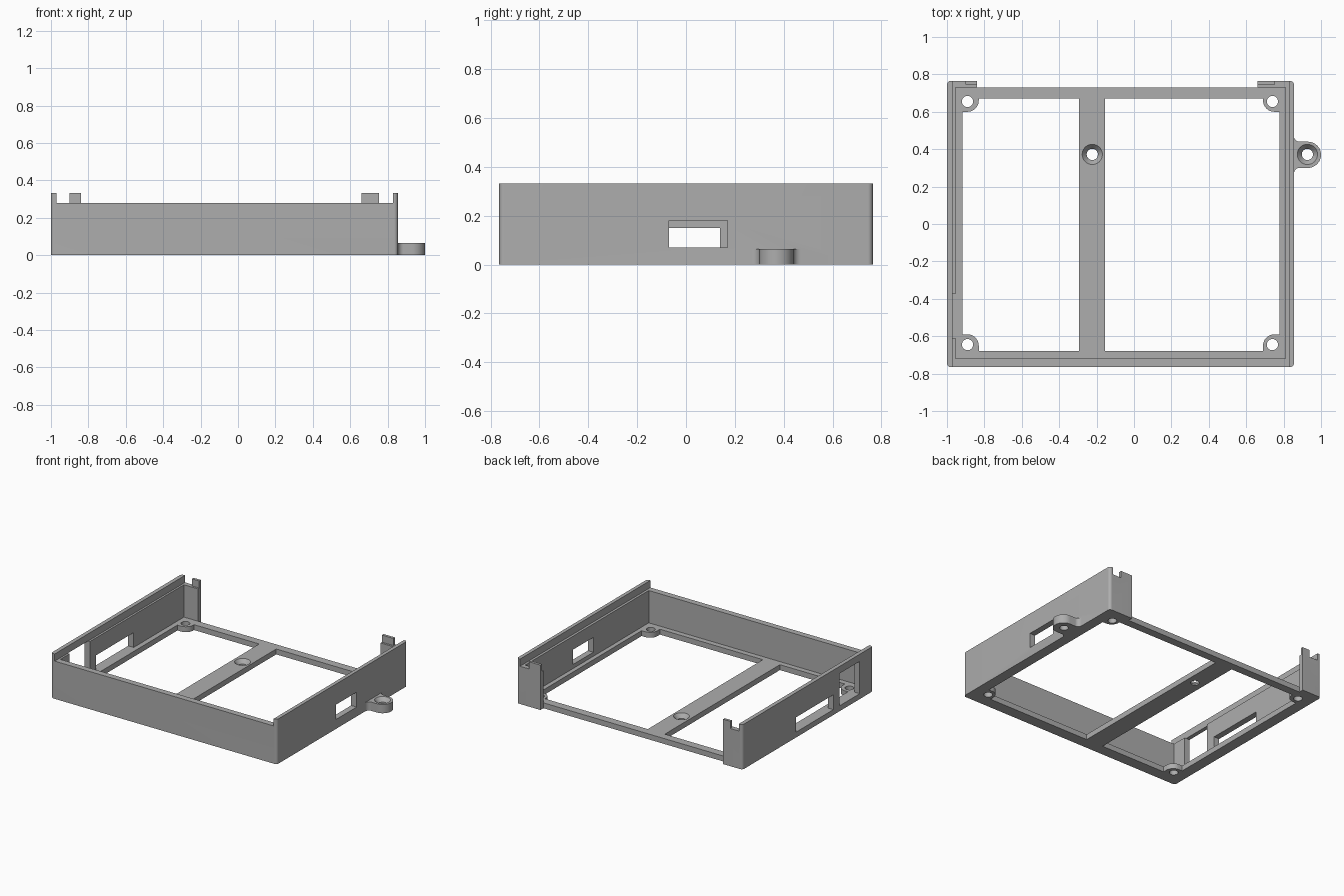
import bpy
import bmesh
import math
from mathutils import Vector

if "Cube" in bpy.data.objects:
    bpy.data.objects.remove(bpy.data.objects["Cube"], do_unlink=True)

grey = bpy.data.materials.new("mid_grey")
grey.use_nodes = True
colour = (0.42, 0.42, 0.42, 1)
grey.diffuse_color = colour
grey.node_tree.nodes["Principled BSDF"].inputs["Base Color"].default_value = colour


def make_object(name, bm):
    bmesh.ops.recalc_face_normals(bm, faces=bm.faces)
    mesh = bpy.data.meshes.new(name)
    bm.to_mesh(mesh)
    bm.free()
    mesh.materials.append(grey)
    obj = bpy.data.objects.new(name, mesh)
    bpy.context.collection.objects.link(obj)
    return obj


def round_outline(points, steps=8):
    """Turn (x, y, radius) corners into an outline with arcs."""
    out = []
    for i, (x, y, r) in enumerate(points):
        p = Vector((x, y))
        if r == 0:
            out.append(p)
            continue
        a = (Vector(points[i - 1][:2]) - p).normalized()
        b = (Vector(points[(i + 1) % len(points)][:2]) - p).normalized()
        half = a.angle(b) / 2
        t = r / math.tan(half)
        c = p + (a + b).normalized() * r / math.sin(half)
        for s in range(steps + 1):
            v = (p + a * t - c).lerp(p + b * t - c, s / steps)
            out.append(c + v.normalized() * r)
    return out


def prism(name, points, z0, z1):
    bm = bmesh.new()
    face = bm.faces.new([bm.verts.new((p.x, p.y, z0)) for p in round_outline(points)])
    ext = bmesh.ops.extrude_face_region(bm, geom=[face])
    verts = [v for v in ext["geom"] if isinstance(v, bmesh.types.BMVert)]
    bmesh.ops.translate(bm, verts=verts, vec=(0, 0, z1 - z0))
    return make_object(name, bm)


def box(x0, x1, y0, y1, z0, z1, r=0, name="cutter"):
    return prism(name, [(x0, y0, r), (x1, y0, r), (x1, y1, r), (x0, y1, r)], z0, z1)


def cone(x, y, z0, z1, r0, r1):
    bm = bmesh.new()
    bmesh.ops.create_cone(bm, cap_ends=True, segments=32, radius1=r0, radius2=r1, depth=z1 - z0)
    bmesh.ops.translate(bm, verts=bm.verts, vec=(x, y, (z0 + z1) / 2))
    return make_object("cutter", bm)


def combine(target, other, operation="DIFFERENCE"):
    other.hide_render = True
    mod = target.modifiers.new("cut", "BOOLEAN")
    mod.operation = operation
    mod.solver = "EXACT"
    mod.object = other
    bpy.context.view_layer.objects.active = target
    bpy.ops.object.modifier_apply(modifier=mod.name)
    bpy.data.objects.remove(other, do_unlink=True)


# Main dimensions
LEFT, RIGHT, DEPTH = -1.0, 0.855, 0.765
TOP, LEDGE, FLOOR = 0.333, 0.28, 0.04
HOLE = 0.03

# Solid block, hollowed into a tray with a stepped rim
tray = box(LEFT, RIGHT, -DEPTH, DEPTH, 0, TOP, 0.02, "tray")
combine(tray, box(LEFT + 0.045, RIGHT - 0.045, -0.72, 0.73, FLOOR, 1))
combine(tray, box(LEFT + 0.03, RIGHT - 0.027, -1, 0.745, LEDGE, 1))

# Open back, leaving corner plates with notched prongs
combine(tray, box(-0.84, 0.66, 0.73, 1, -1, 1))
combine(tray, box(LEFT + 0.03, -0.9, 0.7, 1, LEDGE, 1))
combine(tray, box(0.755, RIGHT - 0.027, 0.7, 1, LEDGE, 1))


# Floor openings either side of the middle bar, with rounded screw pads
def floor_opening(outer, inner):
    s = 1 if inner > outer else -1
    pad = outer + s * 0.088
    return prism("cutter", [
        (inner, -0.68, 0), (inner, 0.67, 0), (pad, 0.67, 0), (pad, 0.6, 0.06),
        (outer, 0.6, 0), (outer, -0.59, 0), (pad, -0.59, 0.06), (pad, -0.68, 0),
    ], -1, 0.1)


combine(tray, floor_opening(-0.918, -0.295))
combine(tray, floor_opening(0.778, -0.155))

# Side wall ports
combine(tray, box(0.7, 1, -0.07, 0.17, 0.07, 0.18))
combine(tray, box(-1.1, -0.93, -0.3, 0.14, FLOOR, 0.15))
combine(tray, box(-1.1, -0.93, -0.61, -0.375, FLOOR, LEDGE))

# Mounting lug with filleted root
lug = prism("lug", [
    (0.83, 0.265, 0), (0.854, 0.265, 0), (0.86, 0.3, 0.03), (1, 0.3, 0.0699),
    (1, 0.44, 0.0699), (0.86, 0.44, 0.03), (0.854, 0.475, 0), (0.83, 0.475, 0),
], 0, 0.065)
combine(tray, lug, "UNION")

# Corner screw holes
for x in (-0.89, 0.74):
    for y in (-0.645, 0.655):
        combine(tray, cone(x, y, -0.1, 0.1, HOLE, HOLE))

# Countersunk holes in the middle bar and the lug
for x, height in ((-0.223, FLOOR), (0.927, 0.065)):
    combine(tray, cone(x, 0.372, -0.1, 0.1, HOLE, HOLE))
    combine(tray, cone(x, 0.372, height - 0.03, height + 0.001, HOLE, 0.055))

bpy.ops.object.select_all(action="DESELECT")
tray.select_set(True)
bpy.context.view_layer.objects.active = tray
bpy.ops.object.shade_smooth_by_angle(angle=math.radians(30))
